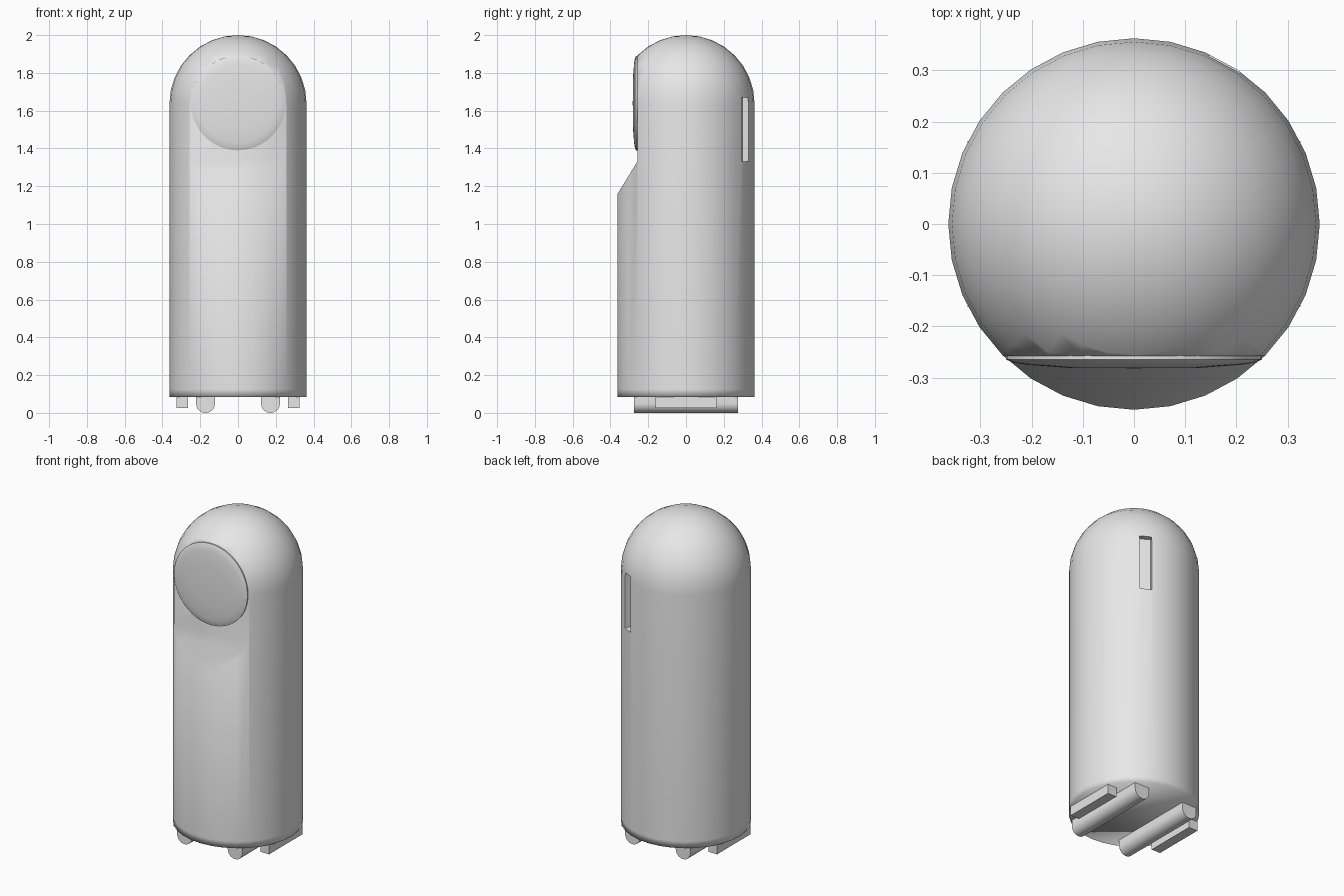
import bpy, bmesh, math
from mathutils import Vector, Matrix

old = bpy.data.objects.get("Cube")
if old:
    bpy.data.objects.remove(old)

R = 0.363          # body radius
BASE = 0.085       # underside height
SHOULDER = 1.637   # where the dome starts
WALL_Y = -0.258    # flat front wall

grey = bpy.data.materials.new("plain grey")
grey.use_nodes = True
grey.diffuse_color = (0.8, 0.8, 0.8, 1)
grey.node_tree.nodes["Principled BSDF"].inputs["Base Color"].default_value = (0.8, 0.8, 0.8, 1)


def finish(name, bm):
    bmesh.ops.recalc_face_normals(bm, faces=bm.faces)
    mesh = bpy.data.meshes.new(name)
    bm.to_mesh(mesh)
    bm.free()
    mesh.materials.append(grey)
    obj = bpy.data.objects.new(name, mesh)
    bpy.context.collection.objects.link(obj)
    return obj


def lathe(name, profile, sides, matrix=Matrix()):
    """Revolve (radius, height) points about z; the ends close flat or to a point."""
    bm = bmesh.new()
    rings = []
    for r, z in profile:
        count = sides if r > 0 else 1
        rings.append([bm.verts.new((r * math.cos(math.tau * i / sides),
                                    r * math.sin(math.tau * i / sides), z))
                      for i in range(count)])
    for a, b in zip(rings, rings[1:]):
        for i in range(sides):
            j = (i + 1) % sides
            if len(b) == 1:
                bm.faces.new((a[i], a[j], b[0]))
            else:
                bm.faces.new((a[i], a[j], b[j], b[i]))
    bm.faces.new(rings[0][::-1])
    bm.transform(matrix)
    return finish(name, bm)


def prism(name, outline, along):
    """Extrude a closed outline of 3D points along a vector."""
    bm = bmesh.new()
    face = bm.faces.new([bm.verts.new(p) for p in outline])
    new = bmesh.ops.extrude_face_region(bm, geom=[face])["geom"]
    bmesh.ops.translate(bm, vec=along, verts=[v for v in new if isinstance(v, bmesh.types.BMVert)])
    return finish(name, bm)


def cut(target, cutter):
    mod = target.modifiers.new("cut", 'BOOLEAN')
    mod.operation = 'DIFFERENCE'
    mod.solver = 'EXACT'
    mod.object = cutter
    bpy.context.view_layer.objects.active = target
    bpy.ops.object.modifier_apply(modifier=mod.name)
    bpy.data.objects.remove(cutter)


# Body: a cylinder with a domed top
dome = [(R * math.cos(a), SHOULDER + R * math.sin(a))
        for a in (math.pi / 2 * i / 8 for i in range(8))]
body = lathe("body", [(R, BASE), (R, 0.125)] + dome + [(0, SHOULDER + R)], 32)

# Flat front wall with a sloping ledge below it
ledge = [(-0.5, 0.934), (WALL_Y, 1.33), (WALL_Y, 2.2), (-0.5, 2.2)]
cut(body, prism("ledge_cutter", [(-0.5, y, z) for y, z in ledge], (1, 0, 0)))

# Narrow upright slot at the back
angle = math.radians(60.5)
out = Vector((math.cos(angle), math.sin(angle), 0))
side = Vector((-out.y, out.x, 0)) * 0.034
slot = [out * 0.325 + side * s + Vector((0, 0, z))
        for s, z in ((-1, 1.33), (1, 1.33), (1, 1.67), (-1, 1.67))]
cut(body, prism("slot_cutter", slot, out * 0.2))

# Soft shading, with crisp edges at the slot and the foot of the wall
bm = bmesh.new()
bm.from_mesh(body.data)
for face in bm.faces:
    face.smooth = True
for edge in bm.edges:
    mid = (edge.verts[0].co + edge.verts[1].co) / 2
    at_crease = abs(mid.z - 1.33) < 0.01 and abs(mid.y - WALL_Y) < 0.01
    turn = edge.calc_face_angle(0)
    edge.smooth = not (at_crease or (turn > math.radians(50) and mid.z > 1))
bm.to_mesh(body.data)
bm.free()

# Round lens on the front wall
to_front = Matrix.Translation((0, WALL_Y, 1.64)) @ Matrix.Rotation(math.pi / 2, 4, 'X')
lens = lathe("front_lens", [(0.25, -0.004), (0.25, 0.007), (0.235, 0.013), (0.21, 0.017),
                            (0.13, 0.023), (0, 0.024)], 48, to_front)

# Feet: round-bottomed skids with square rails outside them
skids = []
for label, s in (("left", 1), ("right", -1)):
    arc = [math.pi * (1 + i / 10) for i in range(11)]
    outline = [(0.172 * s + 0.05 * math.cos(a), -0.275, 0.05 + 0.05 * math.sin(a)) for a in arc]
    outline += [(0.172 * s + 0.05 * d, -0.275, BASE + 0.003) for d in (1, -1)]
    skids.append(prism(label + "_skid", outline, (0, 0.55, 0)))
    rail = [(0.265, 0.027), (0.325, 0.027), (0.325, BASE + 0.003), (0.265, BASE + 0.003)]
    prism(label + "_rail", [(x * s, -0.162, z) for x, z in rail], (0, 0.324, 0))

bpy.ops.object.select_all(action='DESELECT')
for obj in [lens] + skids:
    obj.select_set(True)
bpy.context.view_layer.objects.active = lens
bpy.ops.object.shade_smooth_by_angle(angle=math.radians(40))
